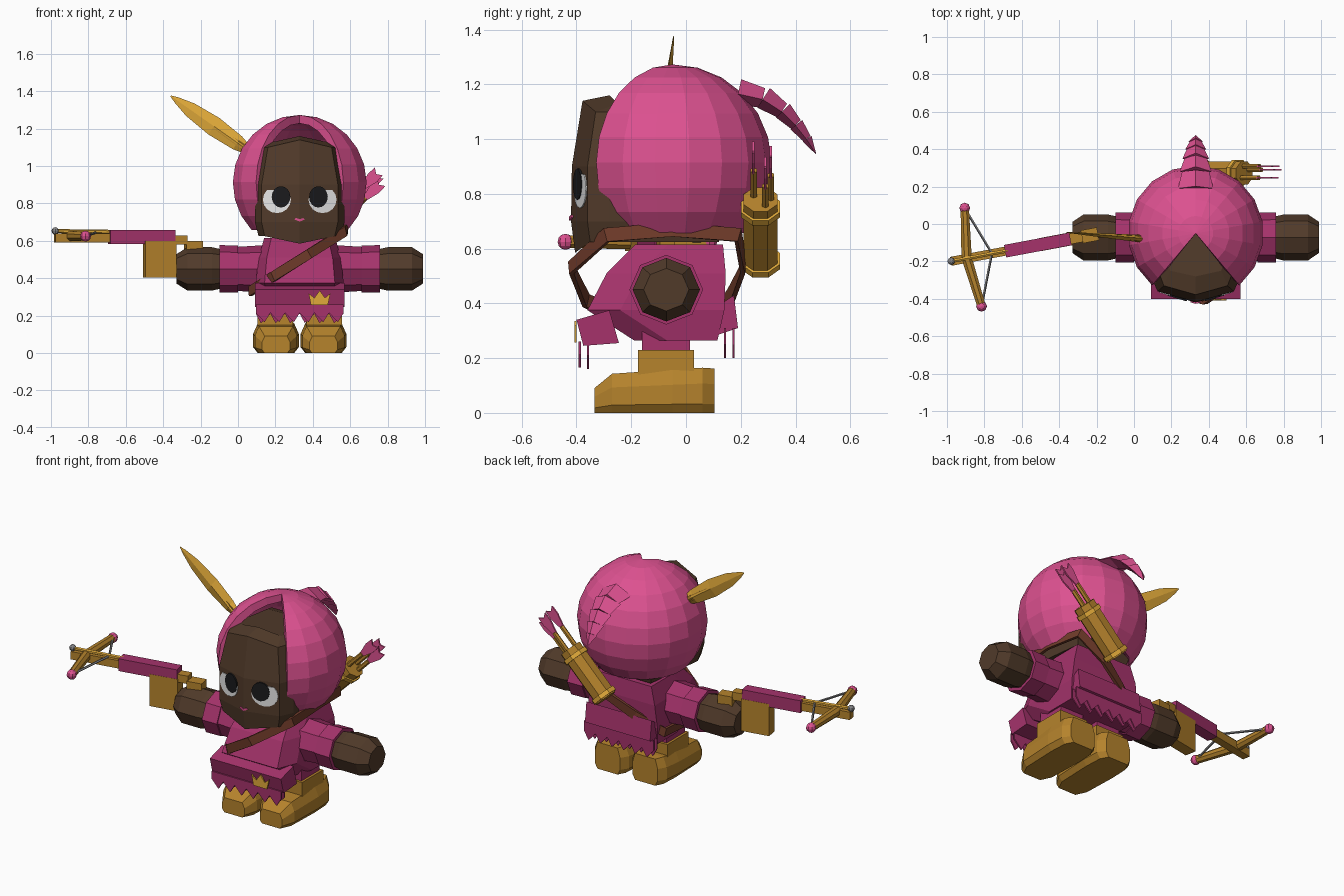
import bpy, bmesh, math
from mathutils import Vector, Matrix

if "Cube" in bpy.data.objects:
    bpy.data.objects.remove(bpy.data.objects["Cube"])

CX = 0.33  # the figure stands right of the centre, the crossbow fills the other side


def material(name, r, g, b):
    lin = [(c / 255) ** 2.2 for c in (r, g, b)] + [1]
    m = bpy.data.materials.new(name)
    m.diffuse_color = lin
    m.use_nodes = True
    m.node_tree.nodes["Principled BSDF"].inputs["Base Color"].default_value = lin
    return m


PINK = material("hood pink", 220, 82, 143)
PLUM = material("tunic plum", 164, 54, 107)
BROWN = material("dark brown", 82, 61, 46)
STRAP = material("strap brown", 112, 62, 46)
GOLD = material("boot gold", 180, 130, 48)
BRIGHT = material("bright gold", 224, 168, 60)
WHITE = material("eye white", 235, 235, 235)
BLACK = material("pupil black", 32, 32, 34)
GREY = material("steel grey", 130, 130, 132)


def finish(name, bm, mat, dx=CX):
    bmesh.ops.translate(bm, verts=bm.verts, vec=(dx, 0, 0))
    mesh = bpy.data.meshes.new(name)
    bm.to_mesh(mesh)
    bm.free()
    mesh.materials.append(mat)
    ob = bpy.data.objects.new(name, mesh)
    bpy.context.collection.objects.link(ob)
    return ob


def loft(name, rings, mat, dx=CX, closed=False):
    """Skin a list of equal rings, capped or joined end to end."""
    bm = bmesh.new()
    vs = [[bm.verts.new(p) for p in ring] for ring in rings]
    n = len(vs[0])
    pairs = list(zip(vs, vs[1:])) + ([(vs[-1], vs[0])] if closed else [])
    for a, b in pairs:
        for i in range(n):
            j = (i + 1) % n
            bm.faces.new((a[i], a[j], b[j], b[i]))
    if not closed:
        bm.faces.new(vs[0])
        bm.faces.new(vs[-1])
    bmesh.ops.recalc_face_normals(bm, faces=bm.faces)
    return finish(name, bm, mat, dx)


def slab_y(name, poly, y, mat, thick=0.008, dx=CX):
    return loft(name, [[(x, yy, z) for x, z in poly] for yy in (y, y + thick)], mat, dx)


def slab_x(name, poly, half, mat):
    return loft(name, [[(x, y, z) for y, z in poly] for x in (-half, half)], mat)


def box(name, lo, hi, mat, dx=CX):
    rect = [(lo[0], lo[1]), (hi[0], lo[1]), (hi[0], hi[1]), (lo[0], hi[1])]
    return loft(name, [[(x, y, z) for x, y in rect] for z in (lo[2], hi[2])], mat, dx)


def rod(name, p, q, r, mat, sides=8, r2=None):
    p, q = Vector(p), Vector(q)
    turn = (q - p).to_track_quat('Z', 'Y')
    circle = [Vector((math.cos(a), math.sin(a), 0)) for a in
              (math.tau * (i + .5) / sides for i in range(sides))]
    return loft(name, [[c + turn @ (v * s) for v in circle]
                       for c, s in ((p, r), (q, r if r2 is None else r2))], mat, 0)


def ball(name, c, r, mat):
    bm = bmesh.new()
    bmesh.ops.create_uvsphere(bm, u_segments=8, v_segments=6, radius=r)
    bmesh.ops.translate(bm, verts=bm.verts, vec=c)
    return finish(name, bm, mat, 0)


# Hood: a sphere shell with an open wedge at the front and a flat bottom
bm = bmesh.new()
az = [math.radians(-50 + 20 * i) for i in range(15)]
el = [math.radians(-44 + 134 * i / 9) for i in range(10)]
R = 0.363
grid = [[bm.verts.new((R * math.cos(e) * math.cos(a), -.05 + R * math.cos(e) * math.sin(a),
                       .91 + R * math.sin(e))) for a in az] for e in el]
for lower, upper in zip(grid, grid[1:]):
    for i in range(len(az) - 1):
        bm.faces.new((lower[i], lower[i + 1], upper[i + 1], upper[i]))
bmesh.ops.remove_doubles(bm, verts=bm.verts, dist=0.001)
hood = finish("hood", bm, PINK)
shell = hood.modifiers.new("thickness", 'SOLIDIFY')
shell.thickness, shell.offset = 0.045, -1

# Head: stacked plan outlines with a ridge down the middle of the face
rings = []
for z, zc, yf, ys, w, yb in ((.625, .585, -.405, -.35, .22, .12), (.70, .70, -.42, -.36, .24, .14),
                             (.90, .90, -.417, -.36, .24, .14), (1.1, 1.14, -.378, -.33, .2, .08),
                             (1.13, 1.16, -.28, -.25, .16, 0)):
    rings.append([(0, yf, zc), (w * .85, ys, z), (w, ys + .08, z), (w * .8, yb, z),
                  (-w * .8, yb, z), (-w, ys + .08, z), (-w * .85, ys, z)])
loft("head", rings, BROWN)


def face_plate(name, poly, lift, mat):
    def y(x):
        return -.42 + .3 * abs(x)
    loft(name, [[(x, y(x) - d, z) for x, z in poly] for d in (-.002, lift)], mat)


def oval(cx, cz, rx, rz, top=9):
    pts = [math.tau * i / 16 for i in range(16)]
    return [(cx + rx * math.cos(a), min(top, cz + rz * math.sin(a))) for a in pts]


for side, label in ((1, "left"), (-1, "right")):
    face_plate(label + "_eye_white", oval(side * .122, .82, .075, .072, .872), .005, WHITE)
    face_plate(label + "_pupil", oval(side * .1, .835, .05, .057), .008, BLACK)
    face_plate(label + "_mouth", [(0, .703), (side * .028, .714), (side * .02, .722), (0, .716)],
               .007, PINK)

# Plume at the back of the hood: overlapping flared segments
path = [(.19, 1.165), (.28, 1.145), (.35, 1.1), (.4, 1.05), (.44, 1.0), (.475, .945)]
size = [1, .9, .75, .58, .4, .02]
for i in range(5):
    (y0, z0), (y1, z1) = path[i], path[i + 1]
    t = Vector((0, y1 - y0, z1 - z0)).normalized()
    n = Vector((0, -t.z, t.y))
    seg = []
    for (y, z), s in ((path[i], size[i]), (path[i + 1], size[i + 1] * .85)):
        c = Vector((0, y, z))
        seg.append([c + n * s * .055, c + Vector((s * .095, 0, 0)),
                    c - n * s * .04, c - Vector((s * .095, 0, 0))])
    loft(f"plume_segment_{i + 1}", seg, PINK)

# Feather on the right of the hood
base, tip = Vector((.06, -.08, 1.08)), Vector((-.36, -.045, 1.375))
across = Vector((.575, 0, .82))
rings = []
for t, w in ((0, .022), (.15, .042), (.45, .053), (.75, .04), (.92, .018), (1, .003)):
    c, d = base.lerp(tip, t), Vector((0, .02 * (1.1 - t), 0))
    rings.append([c + across * w, c + d, c - across * w, c - d])
loft("feather", rings, BRIGHT, 0)
rod("feather_rib", base, base.lerp(tip, .85), .024, GOLD, 4, .005)

# Tunic body
rings = []
for z, yf, yb, w in ((.265, -.19, .115, .22), (.375, -.36, .14, .235),
                     (.51, -.29, .145, .22), (.615, -.185, .135, .19)):
    rings.append([(-w * .8, yf, z), (w * .8, yf, z), (w, yf + .12, z), (w, yb, z),
                  (-w, yb, z), (-w, yf + .12, z)])
loft("tunic", rings, PLUM)

# Skirt flaps and jagged hems
slab_x("front_skirt_flap", [(-.4, .34), (-.28, .375), (-.245, .255), (-.375, .245)], .24, PLUM)
slab_x("back_skirt_flap", [(.115, .39), (.175, .43), (.19, .31), (.115, .285)], .22, PLUM)


def hem(name, y, top, bottom, shift):
    teeth = 6
    w = .235
    step = 2 * w / teeth
    poly = [(w, top), (-w, top)]
    for i in range(teeth):
        x = -w + i * step
        poly += [(x, bottom + .05), (x + step * (.5 + shift), bottom)]
    poly.append((w, bottom + .05))
    slab_y(name, poly, y, PLUM)


hem("front_hem", -.392, .26, .165, .1)
hem("front_under_hem", -.362, .26, .16, -.15)
hem("back_hem", .17, .31, .2, .1)
hem("back_under_hem", .138, .31, .2, -.15)

# Crown buckle
slab_y("crown_buckle", [(.06, .258), (.15, .258), (.165, .32), (.135, .295), (.107, .335),
                        (.078, .295), (.047, .32)], -.408, BRIGHT)

# Arms, legs and boots, mirrored
for s, label in ((1, "left"), (-1, "right")):
    def arm(name, stations, mat):
        loft(label + name, [[(s * x, -.072 + r * math.cos(i * math.tau / 8) * 1.06,
                              .45 + r * math.sin(i * math.tau / 8)) for i in range(8)]
                            for x, r in stations], mat)
    arm("_sleeve", ((.17, .128), (.43, .112)), PLUM)
    arm("_sleeve_cuff", ((.33, .125), (.43, .127)), PLUM)
    arm("_glove", ((.42, .105), (.47, .116), (.6, .116), (.66, .078)), BROWN)

    foot = []
    for y, w, h in ((-.335, .075, .09), (-.27, .113, .143), (-.05, .122, .158), (.06, .115, .165),
                    (.105, .085, .162)):
        foot.append([(s * .127 + u * w, y, v * h) for u, v in
                     ((-.8, 0), (.8, 0), (1, .2), (1, .65), (.8, 1), (-.8, 1), (-1, .65), (-1, .2))])
    loft(label + "_boot", foot, GOLD)
    box(label + "_boot_shaft", (s * .13 - .095, -.175, .14), (s * .13 + .095, .03, .23), GOLD)
    box(label + "_leg", (s * .13 - .08, -.16, .22), (s * .13 + .08, .015, .3), PLUM)

# Strap: a flat closed band around the chest
loop = [Vector(p) for p in ((.24, -.29, .65), (.05, -.42, .53), (-.14, -.365, .41),
                            (-.265, -.2, .33), (-.255, .1, .34), (-.1, .165, .43),
                            (.06, .21, .53), (.22, .19, .65), (.25, -.05, .67))]
rings = []
for i, p in enumerate(loop):
    t = (loop[(i + 1) % len(loop)] - loop[i - 1]).normalized()
    n = Vector((p.x, p.y + .08, 0))
    n = (n - t * n.dot(t)).normalized()
    b = t.cross(n)
    rings.append([p + b * u * .026 + n * v * .009 for u, v in ((-1, -1), (1, -1), (1, 1), (-1, 1))])
loft("chest_strap", rings, STRAP, closed=True)

# Quiver and arrows, leaning to the figure's left
q0, q1 = Vector((.35, .272, .54)), Vector((.59, .272, .78))
lean = (q1 - q0).normalized()
rod("quiver", q0, q1, .067, GOLD)
for i, t in enumerate((.06, .85)):
    c = q0.lerp(q1, t)
    rod(f"quiver_band_{i + 1}", c - lean * .013, c + lean * .013, .077, BRIGHT)
side_dir = Vector((lean.z, 0, -lean.x))
for i, (y, off, far) in enumerate(((-.025, -.02, .13), (.018, .03, .1), (.038, -.005, .12))):
    a = q1 + side_dir * off + Vector((0, y, 0))
    b = a + lean * far
    rod(f"arrow_shaft_{i + 1}", a - lean * .05, b, .014, GOLD, 6)
    fletch = [b + lean * u + side_dir * v for u, v in
              ((-.01, -.012), (.07, -.032), (.12, -.03), (.1, 0), (.12, .03), (.07, .032), (-.01, .012))]
    slab_y(f"arrow_fletching_{i + 1}", [(p.x, p.z) for p in fletch], b.y - .005, PINK, .009, 0)

# Crossbow, built along +x and turned to point outward
aim = Matrix.Translation((-.34, -.08, 0)) @ Matrix.Rotation(math.radians(190.6), 4, 'Z')


def bow_box(name, x0, x1, half, z0, z1, mat):
    box(name, (x0, -half, z0), (x1, half, z1), mat, 0).data.transform(aim)


bow_box("crossbow_body", 0, .355, .034, .582, .657, PLUM)
bow_box("crossbow_grip", -.005, .165, .035, .405, .6, GOLD)
bow_box("crossbow_stock", -.065, .01, .028, .58, .628, GOLD)
bow_box("crossbow_butt", -.15, -.06, .035, .54, .6, GOLD)
bow_box("crossbow_rail", .34, .65, .024, .592, .64, GOLD)
rod("crossbow_bolt", aim @ Vector((.34, 0, .648)), aim @ Vector((.65, 0, .652)), .011, BRIGHT, 6)
ball("bolt_tip", aim @ Vector((.648, 0, .653)), .02, GREY)
centre, nock = Vector((-.895, -.18, .625)), Vector((-.76, -.155, .645))
for label, end in (("back", Vector((-.905, .085, .625))), ("front", Vector((-.815, -.44, .625)))):
    rod(label + "_bow_limb", centre, end, .03, GOLD, 8, .024)
    ball(label + "_bow_knob", end, .029, PINK)
    rod(label + "_bow_string", end, nock, .007, GREY, 5)
